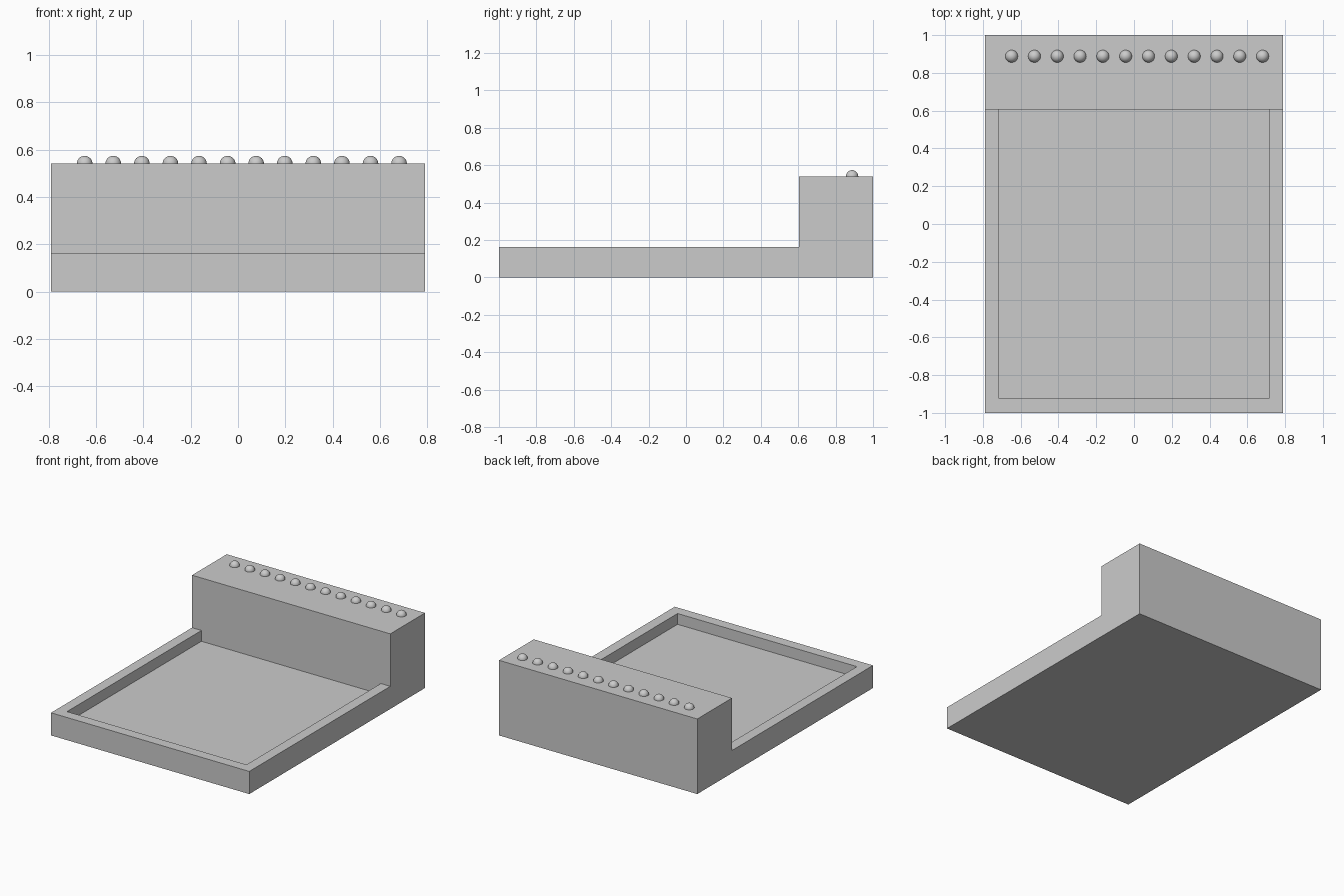
import bpy
import bmesh

cube = bpy.data.objects.get("Cube")
if cube:
    bpy.data.objects.remove(cube, do_unlink=True)

HALF_X, HALF_Y = 0.79, 1.0
RIM_Z, FLOOR_Z, TOP_Z = 0.163, 0.085, 0.541
STEP_Y = 0.605      # front of the raised block
RIM = 0.075         # thickness of the tray rim

grey = bpy.data.materials.new("plain_grey")
grey.use_nodes = True
colour = (0.6, 0.6, 0.6, 1)
grey.diffuse_color = colour
grey.node_tree.nodes["Principled BSDF"].inputs["Base Color"].default_value = colour


def finish(name, bm):
    mesh = bpy.data.meshes.new(name)
    bmesh.ops.recalc_face_normals(bm, faces=bm.faces)
    bm.to_mesh(mesh)
    bm.free()
    obj = bpy.data.objects.new(name, mesh)
    bpy.context.collection.objects.link(obj)
    mesh.materials.append(grey)
    return obj


def prism(name, outline, offset, axis):
    """Extrude a closed outline along x or z into a solid."""
    bm = bmesh.new()
    face = bm.faces.new([bm.verts.new(p) for p in outline])
    ext = bmesh.ops.extrude_face_region(bm, geom=[face])
    moved = [v for v in ext["geom"] if isinstance(v, bmesh.types.BMVert)]
    step = (offset, 0, 0) if axis == "x" else (0, 0, offset)
    bmesh.ops.translate(bm, verts=moved, vec=step)
    return finish(name, bm)


# Body: floor of the tray and raised rear block share one side profile
profile = [(-HALF_Y, 0), (HALF_Y, 0), (HALF_Y, TOP_Z), (STEP_Y, TOP_Z),
           (STEP_Y, RIM_Z), (-HALF_Y, RIM_Z)]
body = prism("tray_body", [(-HALF_X, y, z) for y, z in profile], 2 * HALF_X, "x")

# Recess cut out of the tray, up to the rear block
ix, iy = HALF_X - RIM, -HALF_Y + RIM
recess = [(-ix, iy), (ix, iy), (ix, STEP_Y), (-ix, STEP_Y)]
cutter = prism("recess_cutter", [(x, y, FLOOR_Z) for x, y in recess], 0.6, "z")
cutter.hide_render = True
cut = body.modifiers.new("recess", "BOOLEAN")
cut.operation = "DIFFERENCE"
cut.solver = "EXACT"
cut.object = cutter
bpy.context.view_layer.objects.active = body
body.select_set(True)
bpy.ops.object.modifier_apply(modifier=cut.name)
bpy.data.objects.remove(cutter, do_unlink=True)

# Row of round studs sunk halfway into the block
for i in range(12):
    bm = bmesh.new()
    bmesh.ops.create_uvsphere(bm, u_segments=32, v_segments=16, radius=0.033)
    stud = finish(f"stud_{i + 1}", bm)
    stud.location = (-0.648 + i * 0.1208, 0.888, TOP_Z)
    for poly in stud.data.polygons:
        poly.use_smooth = True
